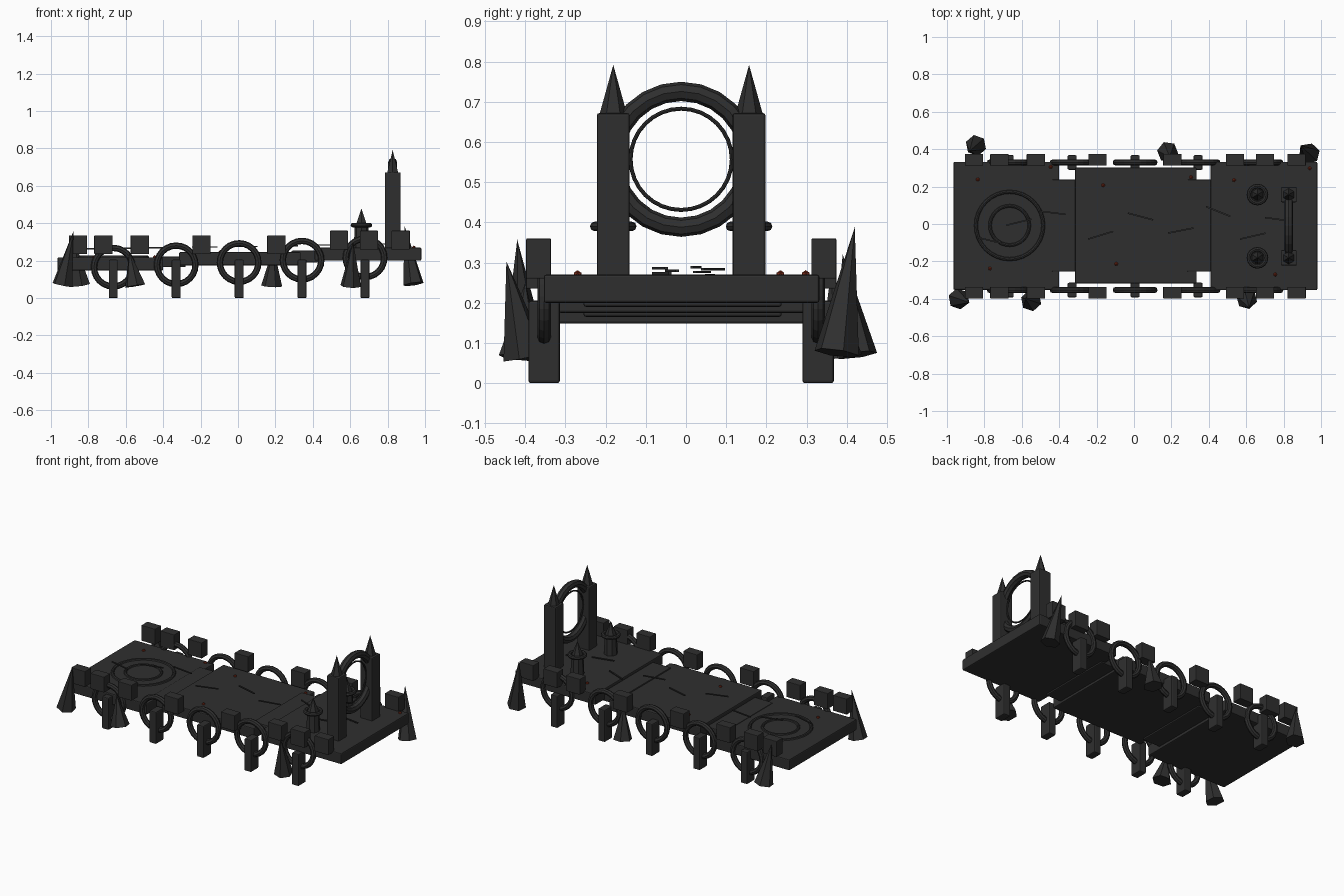
import bpy, bmesh, math
from mathutils import Vector

CY = -0.012  # centre line of the bridge


def material(name, rgb):
    m = bpy.data.materials.new(name)
    m.diffuse_color = (*rgb, 1)
    return m


STONE = material("dark stone", (0.028, 0.028, 0.028))
EMBER = material("ember red", (0.20, 0.025, 0.01))


def finish(name, mat):
    o = bpy.context.object
    o.name = name
    o.data.materials.append(mat)
    return o


def box(name, lo, hi, bevel=0.006, rot=0.0):
    c = [(a + b) / 2 for a, b in zip(lo, hi)]
    bpy.ops.mesh.primitive_cube_add(size=1, location=c)
    o = finish(name, STONE)
    size = Vector([b - a for a, b in zip(lo, hi)])
    for v in o.data.vertices:
        v.co = v.co * size
    o.rotation_euler.z = rot
    if bevel:
        b = o.modifiers.new("bevel", 'BEVEL')
        b.width, b.segments = bevel, 2
    return o


def ring(name, loc, major, minor, rot=(0, 0, 0), seg=24):
    bpy.ops.mesh.primitive_torus_add(location=loc, rotation=rot, major_radius=major,
                                     minor_radius=minor, major_segments=seg, minor_segments=8)
    return finish(name, STONE)


def cone(name, base, tip, r, sides, r2=0.0):
    a, b = Vector(base), Vector(tip)
    d = b - a
    bpy.ops.mesh.primitive_cone_add(vertices=sides, radius1=r, radius2=r2, depth=d.length,
                                    location=(a + b) / 2)
    o = finish(name, STONE)
    if abs(d.x) + abs(d.y) > 1e-5:
        o.rotation_euler = d.to_track_quat('Z', 'Y').to_euler()
    return o


# Three stepped deck slabs and the narrower joints between them
box("deck_low", (-0.965, -0.352, 0.148), (-0.40, 0.332, 0.218))
box("deck_middle", (-0.315, -0.318, 0.175), (0.335, 0.302, 0.245))
box("deck_high", (0.41, -0.354, 0.20), (0.98, 0.332, 0.27))
box("joint_low", (-0.44, -0.255, 0.165), (-0.28, 0.238, 0.222))
box("joint_high", (0.285, -0.255, 0.19), (0.44, 0.238, 0.253))

for s in (-1, 1):
    # Posts with side rings
    for i in range(5):
        x = -0.667 + i * 0.3365
        y = CY + s * 0.341
        box("post", (x - 0.024, y - 0.039, 0), (x + 0.024, y + 0.039, 0.205))
        ring("side_ring", (x, y, 0.165 + 0.0125 * i), 0.103, 0.017, (math.pi / 2, 0, 0))
    # Parapet blocks
    for x in (-0.855, -0.72, -0.525, -0.195, 0.205, 0.54, 0.70, 0.87):
        z = 0.31 if x > 0.4 else 0.285
        y = CY + s * 0.355
        box("parapet_block", (x - 0.049, y - 0.031, z - 0.05), (x + 0.049, y + 0.031, z + 0.05), 0.003)
    # Gate towers with spires
    y = CY + s * 0.169
    box("gate_tower", (0.785, y - 0.041, 0.25), (0.87, y + 0.041, 0.672))
    cone("tower_spire", (0.827, y, 0.67), (0.827, y, 0.792), 0.034, 6)
    # Small turrets
    cone("turret_column", (0.66, y, 0.26), (0.66, y, 0.392), 0.041, 8, 0.036)
    ring("turret_collar", (0.66, y, 0.39), 0.046, 0.012, seg=16)
    cone("turret_spire", (0.66, y, 0.39), (0.66, y, 0.478), 0.034, 6)

# Round gate
ring("gate_ring", (0.827, CY, 0.557), 0.169, 0.024, (0, math.pi / 2, 0))
ring("gate_inner_ring", (0.827, CY, 0.557), 0.126, 0.005, (0, math.pi / 2, 0), 32)

# Circle markings on the low deck
ring("deck_circle_outer", (-0.665, -0.008, 0.218), 0.18, 0.010, seg=32)
ring("deck_circle_inner", (-0.665, -0.008, 0.218), 0.105, 0.009, seg=32)

# Leaning rock spikes: base, tip
spikes = [((-0.938, -0.40, 0.07), (-0.88, -0.42, 0.357)),
          ((-0.845, 0.42, 0.07), (-0.88, 0.39, 0.32)),
          ((-0.55, -0.41, 0.065), (-0.58, -0.40, 0.25)),
          ((0.18, 0.385, 0.065), (0.19, 0.36, 0.27)),
          ((0.603, -0.40, 0.065), (0.615, -0.447, 0.303)),
          ((0.938, 0.375, 0.075), (0.89, 0.42, 0.388))]
for a, b in spikes:
    cone("rock_spike", a, b, 0.057, 6)

# Thin slivers hovering over the deck: x, y, angle
for x, y, ang in [(-0.775, -0.087, -14), (-0.615, 0.01, 14), (-0.435, 0.06, -7),
                  (-0.178, -0.06, 17), (0.035, 0.04, -15), (0.25, -0.035, 11),
                  (0.45, 0.067, -22), (0.635, -0.065, 13), (0.77, 0.025, -8)]:
    z = 0.276 + 0.016 * x
    box("sliver", (x - 0.07, y - 0.004, z - 0.003), (x + 0.07, y + 0.004, z + 0.003), 0,
        math.radians(ang))

# Ember specks set in the deck
for x, y in [(-0.835, 0.238), (-0.445, 0.305), (-0.165, 0.207), (-0.77, -0.238), (-0.095, -0.213),
             (0.305, 0.25), (0.535, 0.235), (0.755, -0.27), (0.94, 0.298)]:
    z = 0.218 if x < -0.4 else 0.245 if x < 0.4 else 0.27
    bpy.ops.mesh.primitive_ico_sphere_add(subdivisions=1, radius=0.011, location=(x, y, z))
    finish("ember", EMBER)
